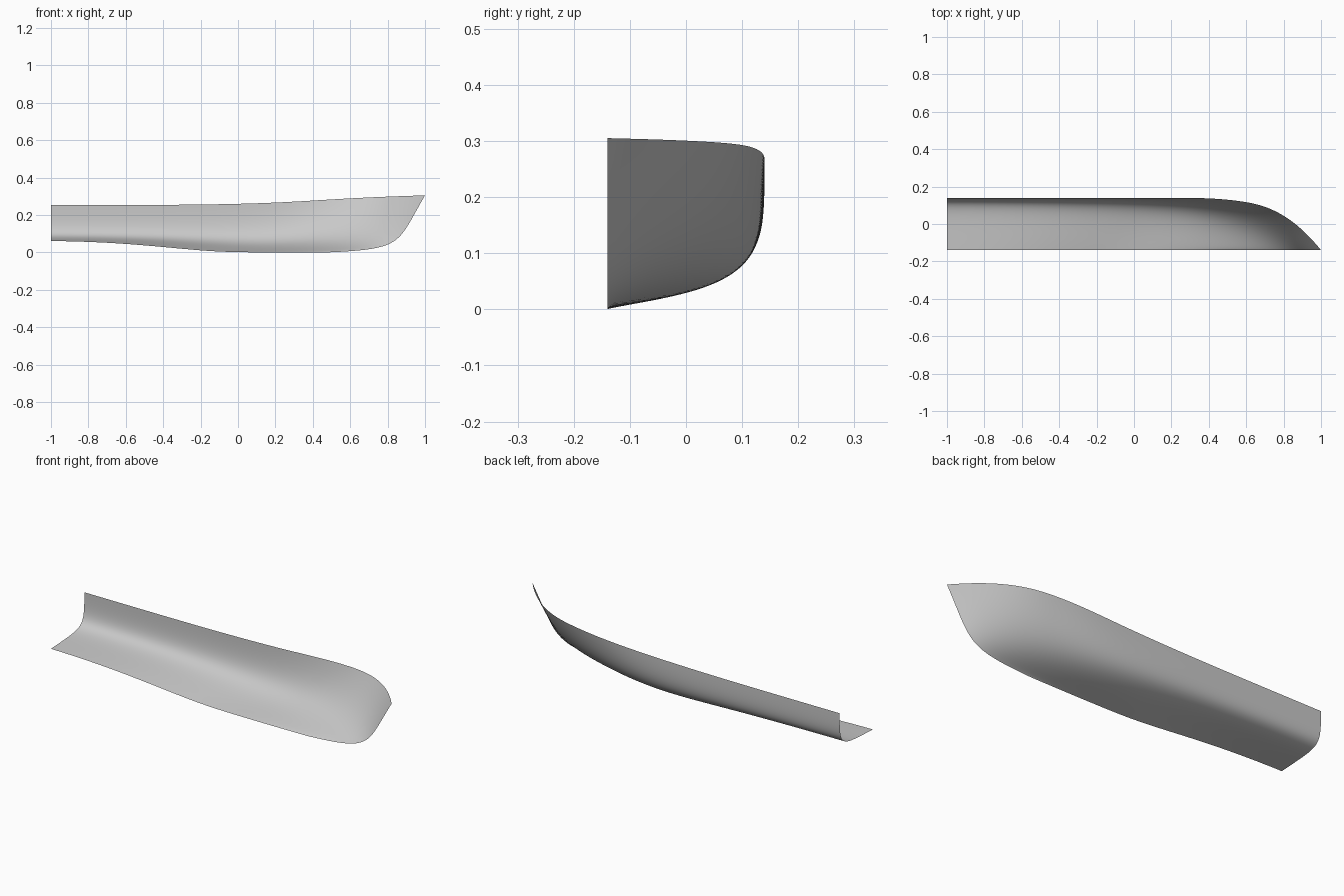
import bpy
import bmesh
from mathutils import Vector

cube = bpy.data.objects.get("Cube")
if cube:
    bpy.data.objects.remove(cube, do_unlink=True)

# Longitudinal control lines of the hull, stern to stem
KEEL = [(-1, -.14, .061), (-.8, -.14, .059), (-.5, -.14, .041), (-.15, -.14, .003),
        (.1, -.14, 0), (.35, -.14, 0), (.5, -.14, .001)]
BILGE = [(-1, .13, .077), (-.7, .13, .075), (-.3, .12, .062), (.15, .1, .03),
         (.45, 0, .03), (.72, -.09, .025), (.89, -.14, .02)]
SIDE = [(-1, .14, .06), (-.7, .14, .06), (-.3, .14, .055), (.15, .14, .045),
        (.5, .08, .05), (.75, -.05, .05), (.85, -.14, .05)]
SHEER = [(-1, .14, .254), (-.7, .14, .254), (-.3, .14, .253), (.2, .14, .263),
         (.55, .14, .288), (.83, .07, .30), (1, -.14, .305)]
LENGTH_STEPS, SECTION_STEPS = 96, 40


def spline(points, u):
    """Clamped uniform cubic B-spline, u from 0 to 1."""
    spans = len(points) - 3
    knots = [0] * 3 + list(range(spans + 1)) + [spans] * 3
    t = u * spans
    k = min(int(t), spans - 1) + 3
    d = [Vector(points[k - 3 + j]) for j in range(4)]
    for r in range(1, 4):
        for j in range(3, r - 1, -1):
            low, high = knots[j + k - 3], knots[j + 1 + k - r]
            d[j] = d[j - 1].lerp(d[j], (t - low) / (high - low))
    return d[3]


def bezier(points, v):
    """Cubic section curve from keel to sheer."""
    while len(points) > 1:
        points = [a.lerp(b, v) for a, b in zip(points, points[1:])]
    return points[0]


# Hull skin: one open sheet lofted through the control lines
bm = bmesh.new()
grid = []
for i in range(LENGTH_STEPS + 1):
    section = [spline(line, i / LENGTH_STEPS) for line in (KEEL, BILGE, SIDE, SHEER)]
    grid.append([bm.verts.new(bezier(section, j / SECTION_STEPS))
                 for j in range(SECTION_STEPS + 1)])
for a, b in zip(grid, grid[1:]):
    for j in range(SECTION_STEPS):
        face = bm.faces.new((a[j], a[j + 1], b[j + 1], b[j]))
        face.smooth = True

mesh = bpy.data.meshes.new("half_hull")
bm.to_mesh(mesh)
bm.free()
hull = bpy.data.objects.new("half_hull", mesh)
bpy.context.collection.objects.link(hull)

# Plain grey finish
grey = bpy.data.materials.new("light_grey")
grey.use_nodes = True
color = (.58, .58, .58, 1)
grey.diffuse_color = color
for node in grey.node_tree.nodes:
    if node.type == 'BSDF_PRINCIPLED':
        node.inputs["Base Color"].default_value = color
mesh.materials.append(grey)
